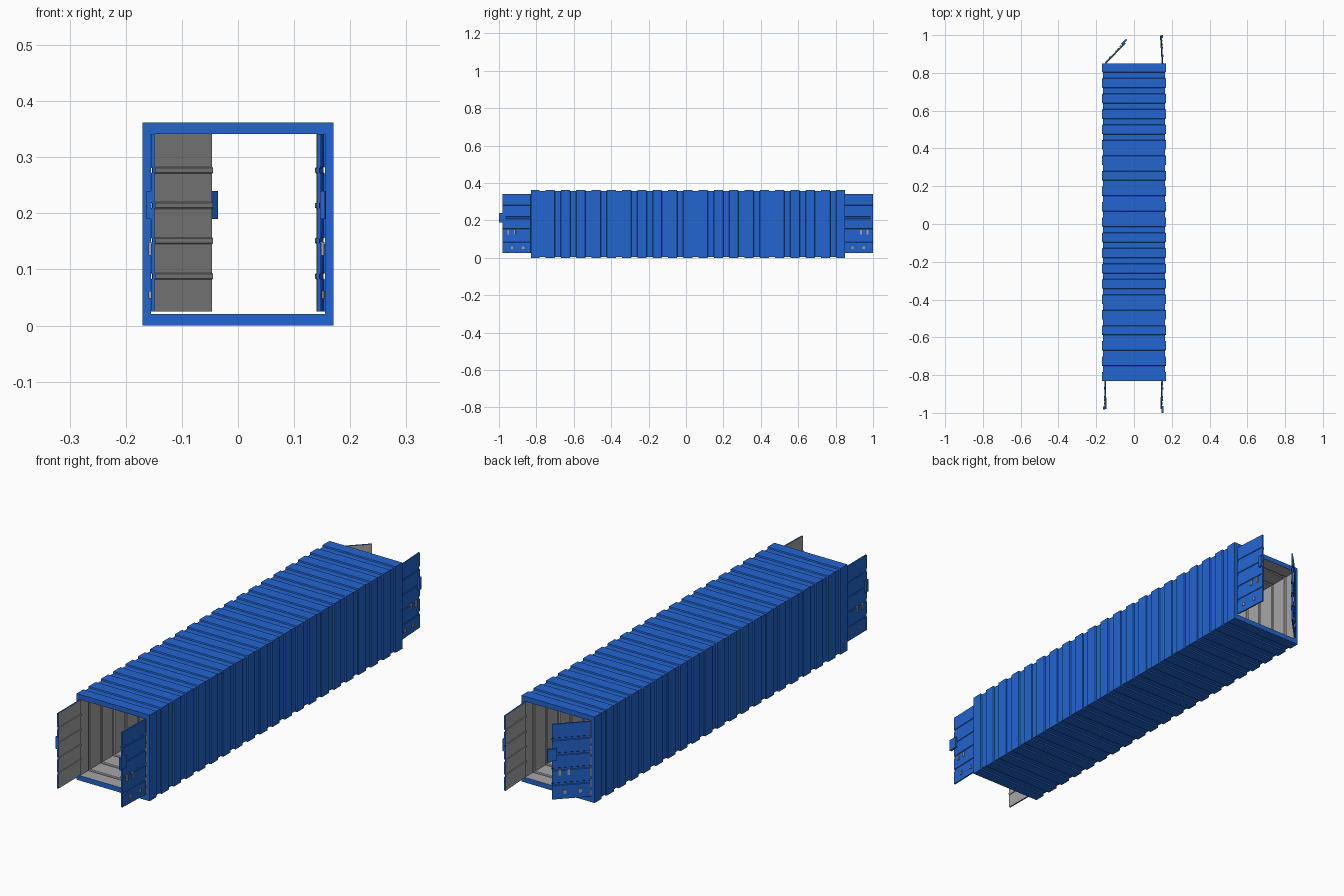
import bpy, bmesh, math
from mathutils import Matrix, Vector

if "Cube" in bpy.data.objects:
    bpy.data.objects.remove(bpy.data.objects["Cube"])


def material(name, rgb):
    m = bpy.data.materials.new(name)
    m.diffuse_color = (*rgb, 1)
    m.use_nodes = True
    m.node_tree.nodes["Principled BSDF"].inputs["Base Color"].default_value = m.diffuse_color
    return m


BLUE = material("blue paint", (0.017, 0.13, 0.63))
GREY = material("bare grey metal", (0.38, 0.38, 0.38))
Y0, Y1, ZC = -0.83, 0.85, 0.181      # body ends and mid height
FRAME = 0.022                        # depth of the end frames
BAYS = 20                            # corrugations along the length


def finish(bm, name, mats, recalc=True):
    if recalc:
        bmesh.ops.recalc_face_normals(bm, faces=bm.faces[:])
    me = bpy.data.meshes.new(name)
    bm.to_mesh(me)
    bm.free()
    for m in mats:
        me.materials.append(m)
    ob = bpy.data.objects.new(name, me)
    bpy.context.collection.objects.link(ob)
    return ob


def add_ring(bm, y, hx, hz):
    return [bm.verts.new((sx * hx, y, ZC + sz * hz))
            for sx, sz in ((-1, -1), (1, -1), (1, 1), (-1, 1))]


def skin(bm, rings, mat=0):
    for a, b in zip(rings, rings[1:]):
        for i in range(4):
            j = (i + 1) % 4
            bm.faces.new((a[i], a[j], b[j], b[i])).material_index = mat


def stations(groove_share):
    """Stepped (y, depth) outline: raised panel, groove, raised panel..."""
    start, pitch = Y0 + FRAME, (Y1 - Y0 - 2 * FRAME) / BAYS
    pts = [(Y0, 0)]
    for i in range(BAYS):
        mid = start + (i + 0.5) * pitch
        h = pitch * groove_share / 2
        pts += [(mid - h, 0), (mid - h + 0.002, 1), (mid + h - 0.002, 1), (mid + h, 0)]
    return pts + [(Y1, 0)]


# Corrugated tube: blue outside, grey inside, blue rims at both ends
bm = bmesh.new()
outer = [add_ring(bm, y, 0.17 - d * 0.005, 0.181 - d * 0.005)
         for y, d in stations(0.42)]
inner = [add_ring(bm, y, 0.155 + d * 0.004, 0.160 + d * 0.004)
         for y, d in stations(0.16)]
skin(bm, outer, 0)
skin(bm, inner, 1)
skin(bm, [outer[0], inner[0]], 0)
skin(bm, [outer[-1], inner[-1]], 0)
finish(bm, "corrugated_body", [BLUE, GREY])


def placed_box(name, mtx, lo, hi, mat):
    bm = bmesh.new()
    bmesh.ops.create_cube(bm, size=1)
    lo, hi = Vector(lo), Vector(hi)
    for v in bm.verts:
        v.co = mtx @ Vector([(lo[k] + hi[k]) / 2 + v.co[k] * (hi[k] - lo[k])
                             for k in range(3)])
    return finish(bm, name, [mat])


def door(name, hinge, tip, outward, overhang):
    """Local axes: u from hinge to free edge, v outward, z up."""
    u = Vector((tip[0] - hinge[0], tip[1] - hinge[1], 0))
    length = u.length
    u.normalize()
    v = Vector((-u.y, u.x, 0))
    if v.x * outward < 0:
        v = -v
    mtx = Matrix(((u.x, v.x, 0, hinge[0]), (u.y, v.y, 0, hinge[1]),
                  (0, 0, 1, 0), (0, 0, 0, 1)))
    # Sheet with four horizontal grooves
    prof = [(0.025, 0)]
    for z in (0.088, 0.151, 0.214, 0.277):
        prof += [(z - 0.006, 0), (z - 0.004, 1), (z + 0.004, 1), (z + 0.006, 0)]
    prof.append((0.341, 0))
    bm = bmesh.new()
    rows = [[bm.verts.new(mtx @ Vector((uu, vv - 0.0025 * d, z)))
             for uu, vv in ((0, 0), (length, 0), (length, 0.006), (0, 0.006))]
            for z, d in prof]
    for a, b in zip(rows, rows[1:]):
        for i in range(4):
            j = (i + 1) % 4
            f = bm.faces.new((a[i], a[j], b[j], b[i]))
            f.material_index = 1 if i == 0 else 0   # inner face is bare metal
    bm.faces.new(rows[0])
    bm.faces.new(rows[-1])
    finish(bm, name, [BLUE, GREY])
    # Latch plate at the free edge
    end = length + (0.02 if overhang else 0.001)
    placed_box(name + "_latch", mtx, (end - 0.038 if overhang else end - 0.016, 0.005, 0.19),
               (end, 0.014, 0.24), BLUE)
    # Small bolts on the outer face
    for k, (uu, z, w, h) in enumerate(((0.04, 0.055, 0.012, 0.014), (0.10, 0.055, 0.012, 0.014),
                                       (0.085, 0.137, 0.010, 0.024), (0.12, 0.137, 0.010, 0.024))):
        placed_box(f"{name}_bolt_{k}", mtx, (uu - w / 2, 0.003, z - h / 2),
                   (uu + w / 2, 0.010, z + h / 2), GREY)


door("front_left_door", (-0.150, Y0), (-0.149, -0.98), -1, False)
door("front_right_door", (0.147, Y0), (0.142, -0.98), 1, True)
door("back_left_door", (-0.150, Y1), (-0.046, 0.957), -1, True)
door("back_right_door", (0.149, Y1), (0.140, 0.999), 1, False)
